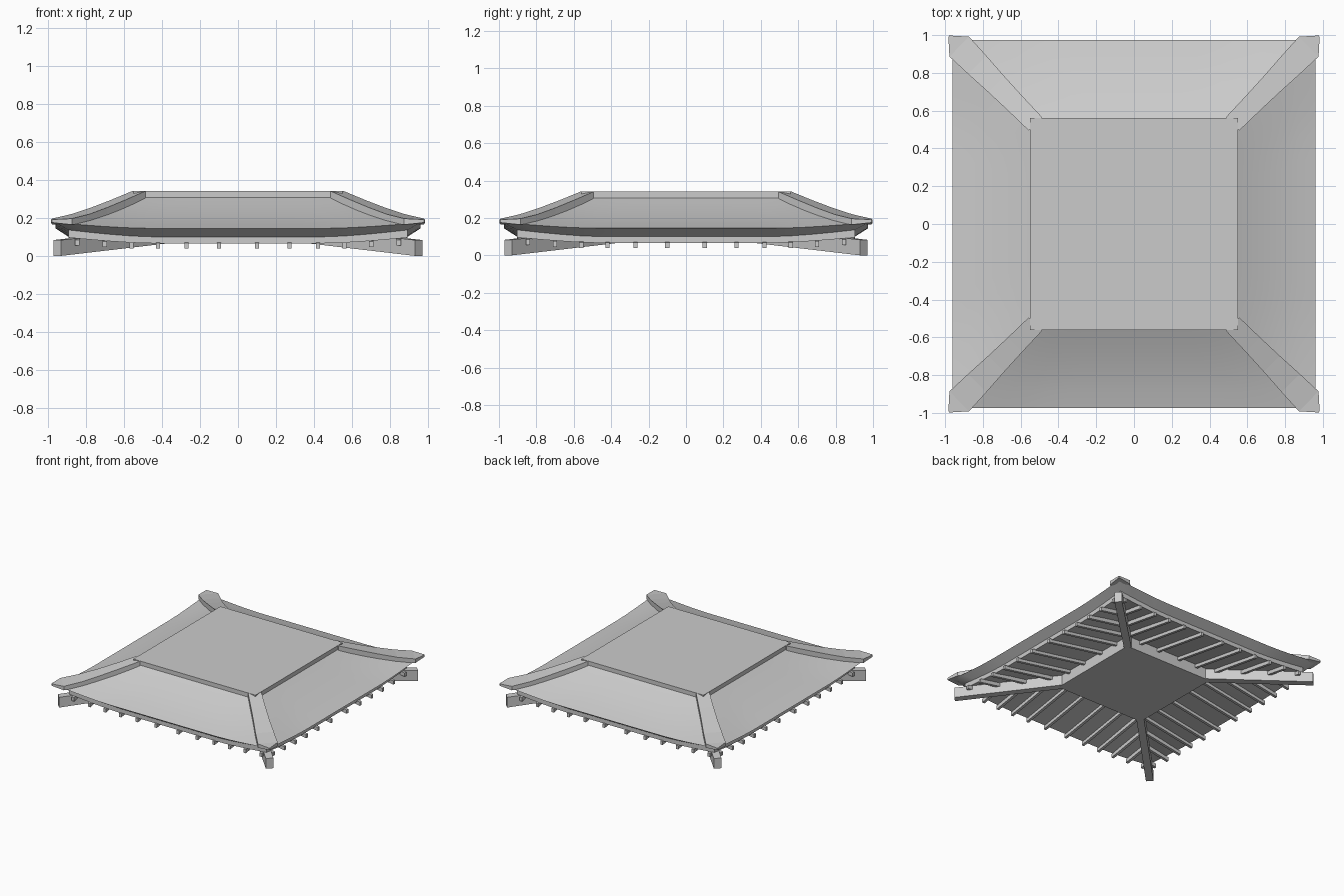
import bpy, bmesh
from mathutils import Vector

if "Cube" in bpy.data.objects:
    bpy.data.objects.remove(bpy.data.objects["Cube"])

YS = 1.015  # roof is slightly deeper than wide


def finish(bm, name):
    bmesh.ops.recalc_face_normals(bm, faces=bm.faces)
    me = bpy.data.meshes.new(name)
    bm.to_mesh(me)
    bm.free()
    ob = bpy.data.objects.new(name, me)
    bpy.context.collection.objects.link(ob)
    return ob


def loft(bm, rings, caps=True):
    rows = [[bm.verts.new(p) for p in ring] for ring in rings]
    n = len(rows[0])
    for a, b in zip(rows, rows[1:]):
        for i in range(n):
            j = (i + 1) % n
            bm.faces.new((a[i], a[j], b[j], b[i]))
    if caps:
        bm.faces.new(rows[0])
        bm.faces.new(rows[-1])


def box(name, hx, hy, z0, z1):
    bm = bmesh.new()
    loft(bm, [[(-hx, -hy, z), (hx, -hy, z), (hx, hy, z), (-hx, hy, z)] for z in (z0, z1)])
    return finish(bm, name)


def turn(p, k):
    x, y, z = p
    for _ in range(k):
        x, y = -y, x
    return Vector((x, y, z))


def lift(t):
    # eaves stay level in the middle and sweep up at the corners
    return max(0, (abs(t) - 0.5) / 0.46) ** 1.4


# Curved roof shell: radius, height, corner lift; top to eave to soffit
profile = [(0.54, 0.312, 0), (0.62, 0.272, 0.003), (0.70, 0.236, 0.007),
           (0.78, 0.203, 0.014), (0.87, 0.171, 0.022), (0.96, 0.145, 0.030),
           (0.89, 0.100, 0.036), (0.89, 0.066, 0.030), (0.40, 0.150, 0)]
SEG = 16
rings = []
for r, z, up in profile:
    ring = []
    for k in range(4):
        for i in range(SEG):
            t = -1 + 2 * i / SEG
            p = turn((t * r, -r, z + up * lift(t * 0.96)), k)
            ring.append((p.x, p.y * YS, p.z))
    rings.append(ring)
bm = bmesh.new()
loft(bm, rings, caps=False)
roof = finish(bm, "roof_shell")
bpy.context.view_layer.objects.active = roof
roof.select_set(True)
bpy.ops.object.shade_smooth_by_angle(angle=0.5)

# Flat top deck and the square core under the roof
box("top_deck", 0.55, 0.56, 0.285, 0.34)
box("core_block", 0.40, 0.40, 0.065, 0.29)

# Corner ridges: diagonal position, top height, half width, thickness
ridge = [(0.522, 0.34, 0.035, 0.06), (0.63, 0.294, 0.038, 0.055),
         (0.73, 0.254, 0.042, 0.05), (0.83, 0.219, 0.048, 0.043),
         (0.925, 0.196, 0.052, 0.032), (0.98, 0.191, 0.003, 0.016)]
for k in range(4):
    bm = bmesh.new()
    rows = []
    for s, z, h, th in ridge:
        row = []
        for d, zz in ((h, z), (-h, z), (-h, z - th), (h, z - th)):
            p = turn((s + d, s - d, zz), k)
            row.append((p.x, p.y * YS, p.z))
        rows.append(row)
    loft(bm, rows)
    finish(bm, f"corner_ridge_{k + 1}")

# Diagonal hip beams, dropping outward to the ground plane
for k in range(4):
    bm = bmesh.new()
    rows = []
    for s, z in ((0.37, 0.068), (0.95, 0.0)):
        rows.append([turn((s + d, s - d, z + e), k)
                     for d, e in ((0.02, 0), (-0.02, 0), (-0.02, 0.083), (0.02, 0.083))])
    loft(bm, rows)
    finish(bm, f"hip_beam_{k + 1}")

# Rafters under each eave
for k in range(4):
    bm = bmesh.new()
    for x in (0.10, 0.27, 0.42, 0.56, 0.70, 0.845):
        for sx in (x, -x):
            inner = max(0.39, x - 0.01)
            rows = []
            for r in (0.915, inner):
                z = 0.038 + 0.025 * lift(x) + (0.915 - r) * 0.17
                rows.append([turn((sx + d, -r, z + e), k)
                             for d, e in ((-0.011, 0), (0.011, 0), (0.011, 0.03), (-0.011, 0.03))])
            loft(bm, rows)
    finish(bm, f"rafters_{k + 1}")
